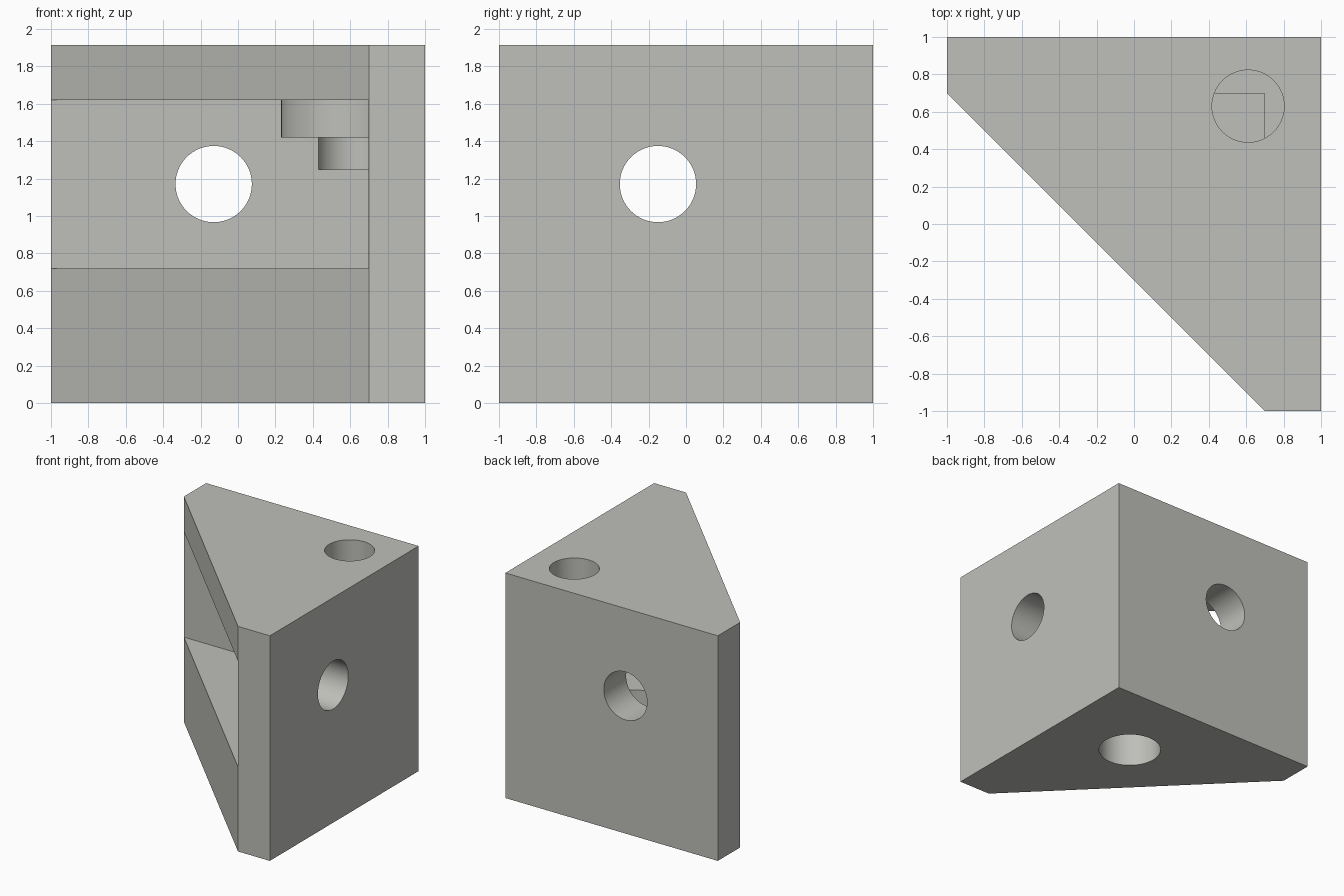
import bpy, bmesh, math
from mathutils import Matrix

if "Cube" in bpy.data.objects:
    bpy.data.objects.remove(bpy.data.objects["Cube"])

HEIGHT = 1.915

grey = bpy.data.materials.new("warm_grey")
grey.diffuse_color = (0.52, 0.52, 0.49, 1)
grey.use_nodes = True
grey.node_tree.nodes["Principled BSDF"].inputs["Base Color"].default_value = grey.diffuse_color


def add_object(name, bm, hidden=False):
    bmesh.ops.recalc_face_normals(bm, faces=bm.faces[:])
    mesh = bpy.data.meshes.new(name)
    bm.to_mesh(mesh)
    bm.free()
    mesh.materials.append(grey)
    obj = bpy.data.objects.new(name, mesh)
    bpy.context.collection.objects.link(obj)
    obj.hide_render = hidden
    obj.hide_viewport = hidden
    return obj


def prism(name, outline, z0, z1, hidden=False):
    bm = bmesh.new()
    base = bm.faces.new([bm.verts.new((x, y, z0)) for x, y in outline])
    top = bmesh.ops.extrude_face_region(bm, geom=[base])
    verts = [v for v in top["geom"] if isinstance(v, bmesh.types.BMVert)]
    bmesh.ops.translate(bm, verts=verts, vec=(0, 0, z1 - z0))
    return add_object(name, bm, hidden)


def cylinder(name, centre, radius, length, axis="Z"):
    turn = {"X": Matrix.Rotation(math.pi / 2, 4, "Y"),
            "Y": Matrix.Rotation(math.pi / 2, 4, "X"),
            "Z": Matrix.Identity(4)}[axis]
    bm = bmesh.new()
    bmesh.ops.create_cone(bm, cap_ends=True, segments=64, radius1=radius,
                          radius2=radius, depth=length,
                          matrix=Matrix.Translation(centre) @ turn)
    return add_object(name, bm, True)


# Corner block with its diagonal front
bracket = prism("corner_bracket",
                [(-1, 1), (-1, 0.7), (0.7, -1), (1, -1), (1, 1)], 0, HEIGHT)

# Open pocket between floor and ceiling
pocket = prism("pocket_cutter",
               [(-1.3, -1.3), (0.699, -1.3), (0.699, 0.699), (-1.3, 0.699)],
               0.72, 1.62, True)

# Round boss hanging from the ceiling
boss = cylinder("ceiling_boss", (0.61, 0.615, 1.61), 0.38, 0.38)

# Screw holes through ceiling, floor, back wall and right wall
holes = [
    cylinder("top_hole_cutter", (0.61, 0.63, 1.7), 0.193, 0.9),
    cylinder("floor_hole_cutter", (0.28, 0.28, 0.35), 0.25, 1.0),
    cylinder("back_hole_cutter", (-0.13, 0.85, 1.171), 0.204, 0.6, "Y"),
    cylinder("side_hole_cutter", (0.85, -0.15, 1.171), 0.204, 0.6, "X"),
]

steps = [(pocket, "DIFFERENCE"), (boss, "UNION")]
steps += [(h, "DIFFERENCE") for h in holes]
for tool, operation in steps:
    mod = bracket.modifiers.new(tool.name, "BOOLEAN")
    mod.object = tool
    mod.operation = operation
    mod.solver = "EXACT"

# Bake the cuts, drop the helpers, smooth only the round walls
bpy.context.view_layer.update()
depsgraph = bpy.context.evaluated_depsgraph_get()
result = bpy.data.meshes.new_from_object(bracket.evaluated_get(depsgraph))
bracket.modifiers.clear()
bracket.data = result
for tool, _ in steps:
    bpy.data.objects.remove(tool)
bpy.context.view_layer.objects.active = bracket
bracket.select_set(True)
bpy.ops.object.shade_smooth_by_angle(angle=math.radians(30))
